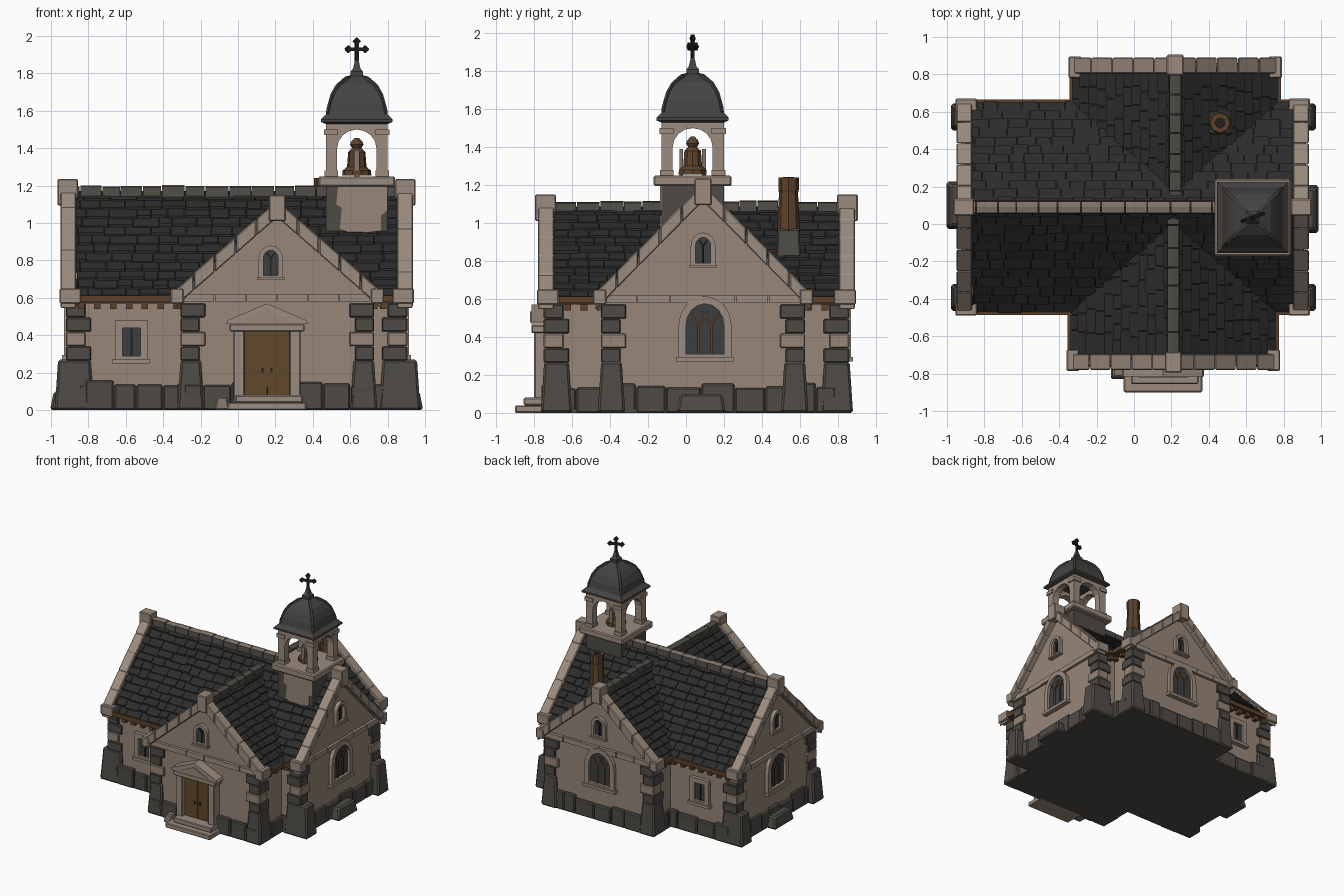
import bpy, bmesh, math, random
from mathutils import Matrix, Vector

random.seed(4)
if "Cube" in bpy.data.objects:
    bpy.data.objects.remove(bpy.data.objects["Cube"])


def material(name, r, g, b):
    m = bpy.data.materials.new(name)
    m.diffuse_color = (r, g, b, 1)
    m.use_nodes = True
    m.node_tree.nodes["Principled BSDF"].inputs["Base Color"].default_value = (r, g, b, 1)
    return m


TAN = material("plaster_tan", .31, .24, .19)
TRIM = material("dressed_stone", .33, .26, .21)
GREY = material("grey_stone", .078, .071, .062)
WORN = material("worn_stone", .22, .18, .145)
SLATE = material("slate", .025, .025, .0255)
JOINT = material("dark_joint", .013, .013, .013)
LEAD = material("lead", .06, .057, .054)
WOOD = material("wood", .12, .065, .024)
BRONZE = material("bronze", .11, .055, .024)
GLASS = material("glass", .045, .048, .05)


# Helpers: local frames use x across a face, y inward from it, z up
def add_prism(bm, pts, d0, d1):
    a = [bm.verts.new((u, d0, z)) for u, z in pts]
    b = [bm.verts.new((u, d1, z)) for u, z in pts]
    bm.faces.new(a)
    bm.faces.new(b[::-1])
    for i in range(len(a)):
        j = (i + 1) % len(a)
        bm.faces.new((a[j], a[i], b[i], b[j]))


def add_box(bm, u0, u1, d0, d1, z0, z1, taper=0.0):
    t = taper
    low = [bm.verts.new(p) for p in ((u0, d0, z0), (u1, d0, z0), (u1, d1, z0), (u0, d1, z0))]
    top = [bm.verts.new(p) for p in ((u0 + t, d0 + t, z1), (u1 - t, d0 + t, z1),
                                     (u1 - t, d1 - t, z1), (u0 + t, d1 - t, z1))]
    bm.faces.new(low[::-1])
    bm.faces.new(top)
    for i in range(4):
        j = (i + 1) % 4
        bm.faces.new((low[i], low[j], top[j], top[i]))


def finish(name, bm, mat, M=Matrix(), bevel=0.0):
    bmesh.ops.recalc_face_normals(bm, faces=bm.faces)
    me = bpy.data.meshes.new(name)
    bm.to_mesh(me)
    bm.free()
    me.materials.append(mat)
    ob = bpy.data.objects.new(name, me)
    bpy.context.collection.objects.link(ob)
    ob.matrix_world = M
    if bevel:
        mod = ob.modifiers.new("worn_edges", 'BEVEL')
        mod.width, mod.segments = bevel, 1
    return ob


def prism(name, pts, d0, d1, mat, M=Matrix()):
    bm = bmesh.new()
    add_prism(bm, pts, d0, d1)
    return finish(name, bm, mat, M)


def box(name, dims, mat, M=Matrix(), taper=0, bevel=0):
    bm = bmesh.new()
    add_box(bm, *dims, taper=taper)
    return finish(name, bm, mat, M, bevel)


def lathe(name, profile, sides, mat, M, turn=0.0):
    bm = bmesh.new()
    rings = [[bm.verts.new((r * math.cos(turn + math.tau * i / sides),
                            r * math.sin(turn + math.tau * i / sides), z))
              for i in range(sides)] for r, z in profile]
    for a, b in zip(rings, rings[1:]):
        for i in range(sides):
            j = (i + 1) % sides
            bm.faces.new((a[i], a[j], b[j], b[i]))
    bm.faces.new(rings[0][::-1])
    bm.faces.new(rings[-1])
    return finish(name, bm, mat, M)


def arch(u, half, z0, spring, rise, n=8):
    if not rise:
        return [(u - half, z0), (u + half, z0), (u + half, spring), (u - half, spring)]
    curve = [(u + half * math.cos(math.pi * i / n), spring + rise * math.sin(math.pi * i / n))
             for i in range(n + 1)]
    return [(u - half, z0), (u + half, z0)] + curve


def window(name, M, u, half, z0, spring, rise, edge, bars):
    inner = arch(u, half, z0, spring, rise)
    outer = arch(u, half + edge, z0 - edge, spring + (0 if rise else edge), rise + edge if rise else 0)
    prism(name + "_glass", inner, -.006, .01, GLASS, M)
    bm = bmesh.new()
    n = len(inner)
    for i in range(n):
        j = (i + 1) % n
        if (Vector(inner[i]) - Vector(inner[j])).length > 1e-4:
            add_prism(bm, [inner[i], inner[j], outer[j], outer[i]], -.03, .01)
    add_box(bm, u - half - edge * 1.3, u + half + edge * 1.3, -.04, .01, z0 - edge, z0 - edge * .4)
    finish(name + "_surround", bm, TRIM, M)
    bm = bmesh.new()
    t = .003 + .002 * bars
    for k in range(bars):
        x = u + half * (2 * (k + 1) / (bars + 1) - 1)
        add_box(bm, x - t, x + t, -.014, 0, z0, spring)
        for s in (-1, 1):
            end = x + s * half * .5
            add_prism(bm, [(x - t, spring), (x + t, spring), (end + t, spring + rise * .65),
                           (end - t, spring + rise * .65)], -.014, 0)
    finish(name + "_bars", bm, BRONZE if bars > 1 else JOINT, M)


def stone_row(bm, lo, hi, place):
    x = lo
    while x < hi - .02:
        w = min(random.uniform(.1, .2), hi - x)
        place(bm, x + .002, x + w - .002, random.uniform(.125, .16), random.uniform(.02, .035))
        x += w


EAVE = .60


# Gable end: wall, plinth, corner stones, coping and string course
def gable_end(name, M, w, W, R, out):
    slope = (R - EAVE) / W
    prism(name + "_gable_wall", [(-w, .015), (w, .015), (w, R - slope * w), (0, R), (-w, R - slope * w)],
          0, .04, TAN, M)
    bm = bmesh.new()
    stone_row(bm, -w, w, lambda b, a, c, h, d: add_box(b, a, c, -d, .03, 0, h))
    finish(name + "_plinth", bm, GREY, M, .008)
    coping, quoin_t, quoin_g, base = (bmesh.new() for _ in range(4))
    for s in (-1, 1):
        for i in range(5):
            a, b = (W + .01) * i / 5, (W + .01) * (i + 1) / 5 - .002
            up = random.uniform(.036, .043)
            add_prism(coping, [(s * a, R - slope * a - .05), (s * b, R - slope * b - .05),
                               (s * b, R - slope * b + up), (s * a, R - slope * a + up)], -.05, .035)
        k = sorted((s * (W - .05), s * (W + .02)))
        add_box(coping, *k, -.055, .06, EAVE - .03, EAVE + .05)
        # stepped corner stones
        k = sorted((s * (w - .11), s * (w + .035)))
        add_box(base, *k, -out, .13, 0, .27, .018)
        for i in range(4):
            long = .115 if i % 2 else .085
            k = sorted((s * (w - long), s * (w + .018)))
            add_box(quoin_t if i == 1 else quoin_g, *k, -.02, .2 - long,
                    .265 + i * .077, .34 + i * .077)
    add_box(coping, -.045, .045, -.065, .045, R - .07, R + .07)
    finish(name + "_coping", coping, TRIM, M, .006)
    finish(name + "_quoins_light", quoin_t, TAN, M, .006)
    finish(name + "_quoins_grey", quoin_g, GREY, M, .006)
    finish(name + "_buttress_bases", base, GREY, M, .012)
    bm = bmesh.new()
    for i in range(6):
        a = -w + i * w / 3
        add_box(bm, a, a + w / 3 - .004, -random.uniform(.018, .028), .02, EAVE - .02, EAVE + .022)
    finish(name + "_string_course", bm, TRIM, M)


# Wing: core walls, slated roof, eaves, side plinth and ridge
def wing(name, M, w, W, R, length, ridge_mat, clear):
    slope = (R - EAVE) / W
    prism(name + "_walls", [(-w, .015), (w, .015), (w, R - slope * w - .03), (0, R - .03),
                            (-w, R - slope * w - .03)], .02, length - .02, TAN, M)
    prism(name + "_roof_underlay", [(-W, EAVE - .025), (0, R - .04), (W, EAVE - .025), (W, EAVE),
                                    (0, R), (-W, EAVE)], .03, length - clear, JOINT, M)
    box(name + "_ground_slab", (-w - .02, w + .02, -.02, length + .02 * (clear > 0), 0, .02), GREY, M)
    slates, plinth, eaves, ridge = (bmesh.new() for _ in range(4))
    rows = 12
    for s in (-1, 1):
        for r in range(rows):
            a, b = W * r / rows, W * (r + 1) / rows + .006
            y = .03
            while y < length - clear - .01:
                n = min(y + random.uniform(.07, .15), length - clear)
                t = random.uniform(.013, .022)
                e = b + random.uniform(-.006, .004)
                add_prism(slates, [(s * a, R - slope * a - .01), (s * e, R - slope * e - .01),
                                   (s * e, R - slope * e + t), (s * a, R - slope * a + .006)],
                          y + .002, n - .002)
                y = n
        stone_row(plinth, .05, length - .05, lambda q, a, c, h, d:
                  add_box(q, *sorted((s * (w - .03), s * (w + d))), a, c, 0, h))
        # timber eaves with fascia and rafter feet
        add_box(eaves, *sorted((s * w, s * (W - .005))), .06, length - .06, EAVE - .03, EAVE - .004)
        add_box(eaves, *sorted((s * (W - .005), s * (W + .016))), .06, length - .06,
                EAVE - .022, EAVE + .014)
        for i in range(int(length / .085)):
            y = .09 + i * .085
            add_box(eaves, *sorted((s * w, s * (w + .035))), y, y + .035, EAVE - .06, EAVE - .02)
    y = .03
    while y < length - clear:
        n = min(y + random.uniform(.09, .13), length - clear)
        h = random.uniform(.03, .04)
        add_prism(ridge, [(-.036, R - .03), (.036, R - .03), (.03, R + h - .006), (0, R + h),
                          (-.03, R + h - .006)], y, n - .005)
        y = n
    finish(name + "_slates", slates, SLATE, M)
    finish(name + "_side_plinth", plinth, GREY, M, .008)
    finish(name + "_eaves", eaves, BRONZE, M)
    caps = finish(name + "_ridge_caps", ridge, GREY, M)
    caps.data.materials.append(ridge_mat)
    for f in caps.data.polygons:
        f.material_index = int(f.normal.z > .8)


def frame(x, y, deg):
    return Matrix.Translation((x, y, 0)) @ Matrix.Rotation(math.radians(deg), 4, 'Z')


front, back = frame(.21, -.73, 0), frame(.22, .84, 180)
east, west = frame(.885, .09, 90), frame(-.9, .09, -90)
wing("nave", east, .52, .56, 1.165, 1.785, WORN, .03)
wing("front_wing", front, .5, .55, 1.08, .81, GREY, 0)
wing("back_wing", back, .5, .55, 1.08, .74, GREY, 0)
for name, M, w, W, R, out in (("front", front, .5, .55, 1.08, .035), ("back", back, .5, .55, 1.08, .04),
                              ("east", east, .52, .56, 1.165, .09), ("west", west, .52, .56, 1.165, .08)):
    gable_end(name, M, w, W, R, out)
    up = .07 if name in ("east", "west") else 0
    window(name + "_loft_window", M, -.035 if name == "front" else 0, .04, .72 + up, .81 + up,
           .045, .025, 1)
    if name != "front":
        window(name + "_great_window", M, .01, .1, .31, .46, .115, .04, 2)
    if up:
        box(name + "_foot_stone", (-.14, .12, -.105, .02, 0, .1), GREY, M, .02, .012)

# Small square windows in the nave sides
window("front_nave_window", frame(-.57, -.43, 0), 0, .048, .29, .44, 0, .04, 1)
window("back_nave_window", frame(-.57, .61, 180), 0, .048, .29, .44, 0, .04, 1)

# Doorway with pediment and steps
D = frame(.155, -.73, 0)
for s in (-1, 1):
    box("door_leaf", (*sorted((s * .002, s * .122)), -.035, 0, .07, .42), WOOD, D)
    box("door_jamb", (*sorted((s * .12, s * .18)), -.07, .01, .06, .43), TRIM, D, 0, .006)
    box("door_handle", (*sorted((s * .02, s * .03)), -.042, -.03, .2, .225), JOINT, D)
box("door_lintel", (-.2, .2, -.085, .01, .42, .46), TRIM, D, 0, .006)
prism("pediment", [(-.22, .46), (.22, .46), (.21, .48), (0, .57), (-.21, .48)], -.085, .01, TRIM, D)
prism("pediment_panel", [(-.13, .475), (.13, .475), (0, .535)], -.091, -.08, TAN, D)
box("lower_step", (-.21, .21, -.17, 0, 0, .04), TRIM, D, 0, .006)
box("upper_step", (-.17, .19, -.125, 0, .04, .08), TRIM, D, 0, .006)
box("step_side_stone", (-.28, -.2, -.1, 0, 0, .07), WORN, D, .012, .008)

# Bell tower
T = Matrix.Translation((.635, .035, 0))
box("tower_shaft", (-.165, .165, -.165, .165, .6, 1.21), GREY, T)
prism("tower_plaster", [(-.1, 1.2), (-.11, 1.1), (-.08, 1.08), (-.09, .97), (-.02, .94), (.02, .9),
                        (.06, .95), (.13, .96), (.13, 1.04), (.165, 1.07), (.165, 1.2)],
      -.173, -.16, TAN, T)
box("tower_ledge", (-.205, .205, -.205, .205, 1.195, 1.25), TRIM, T, 0, .008)
for k in range(4):
    side = T @ Matrix.Rotation(k * math.pi / 2, 4, 'Z')
    curve = [(-.105 * math.cos(math.pi * i / 8), 1.4 + .1 * math.sin(math.pi * i / 8)) for i in range(9)]
    prism("belfry_arch", [(-.165, 1.25), (-.105, 1.25)] + curve +
          [(.105, 1.25), (.165, 1.25), (.165, 1.545), (-.165, 1.545)], -.165, -.105, TRIM, side)
    box("pillar_foot", (-.173, -.1, -.173, -.1, 1.25, 1.28), TRIM, side)
    box("pillar_head", (-.175, -.1, -.175, -.1, 1.47, 1.5), TRIM, side)
    prism("dome_rib", [(.225, 1.575), (.222, 1.61), (.19, 1.69), (.15, 1.74), (.08, 1.783),
                       (.04, 1.79), (.09, 1.755), (.19, 1.6)], -.008, .008, LEAD,
          T @ Matrix.Rotation((k + .5) * math.pi / 2, 4, 'Z'))
q = math.sqrt(2)
dome = [(.165, 1.53), (.19, 1.54), (.19, 1.555), (.16, 1.585), (.148, 1.645), (.125, 1.7), (.095, 1.74),
        (.05, 1.772), (.033, 1.785), (.033, 1.81), (.02, 1.825), (.01, 1.87)]
lathe("dome", [(r * q, z) for r, z in dome], 4, LEAD, T, math.pi / 4)
lathe("bell", [(.078, 1.255), (.076, 1.28), (.052, 1.3), (.046, 1.38), (.024, 1.4), (.036, 1.42),
               (.03, 1.435), (.012, 1.455)], 10, BRONZE, T)
for s in (-1, 1):
    box("bell_post", (-.015, .015, *sorted((s * .05, s * .07)), 1.25, 1.39), WORN, T)

# Finial cross with flared ends
C = T @ Matrix.Translation((0, 0, 1.93)) @ Matrix.Rotation(math.radians(20), 4, 'Z')
bm = bmesh.new()
add_box(bm, -.009, .009, -.008, .008, -.08, .055)
add_box(bm, -.06, .06, -.008, .008, -.009, .009)
for u, z in ((-.048, 0), (.048, 0), (0, .042)):
    add_prism(bm, [(u - .02, z), (u, z - .02), (u + .02, z), (u, z + .02)], -.01, .01)
finish("finial_cross", bm, JOINT, C)

# Chimney
K = Matrix.Translation((.46, .54, 0))
box("chimney_base", (-.07, .07, -.07, .07, .7, .97), GREY, K, .012, .008)
lathe("chimney_stack", [(.06, .95), (.058, 1.0), (.05, 1.16), (.054, 1.175), (.054, 1.24)], 8, BRONZE, K)
lathe("chimney_flue", [(.03, 1.2), (.03, 1.243)], 8, JOINT, K)
